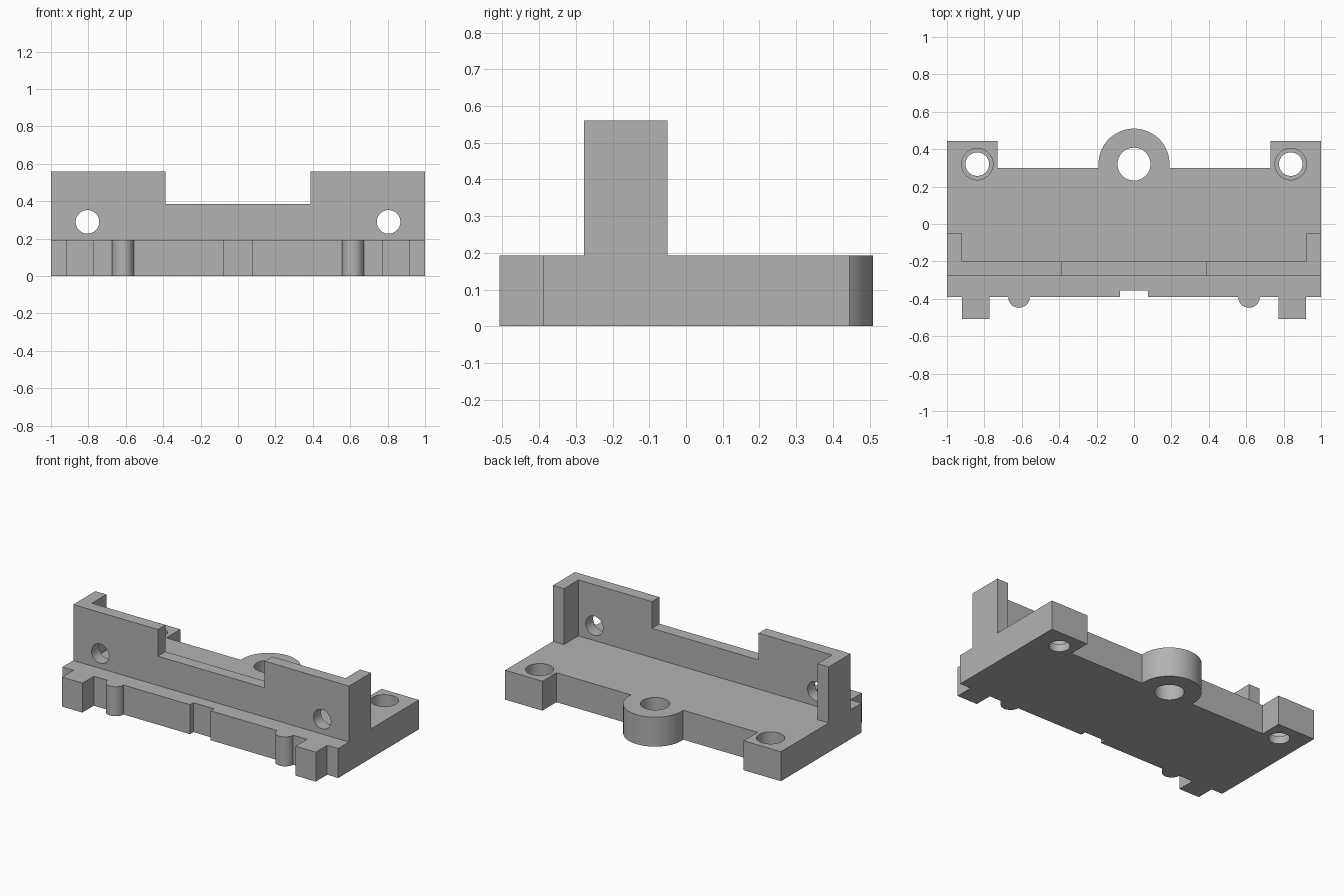
import bpy
import bmesh
from math import asin, cos, pi, radians, sin
from mathutils import Matrix, Vector

if "Cube" in bpy.data.objects:
    bpy.data.objects.remove(bpy.data.objects["Cube"], do_unlink=True)

BASE_TOP, WALL_TOP, NOTCH_Z = 0.193, 0.56, 0.385
WALL_FRONT, WALL_BACK, RETURN_BACK = -0.278, -0.2, -0.05

grey = bpy.data.materials.new("plain grey")
grey.use_nodes = True
grey.diffuse_color = (0.45, 0.45, 0.45, 1)
grey.node_tree.nodes["Principled BSDF"].inputs["Base Color"].default_value = grey.diffuse_color


def make_object(name, bm):
    mesh = bpy.data.meshes.new(name)
    bmesh.ops.recalc_face_normals(bm, faces=bm.faces)
    bm.to_mesh(mesh)
    bm.free()
    mesh.materials.append(grey)
    obj = bpy.data.objects.new(name, mesh)
    bpy.context.collection.objects.link(obj)
    return obj


def arc(cx, cy, radius, start, end, steps):
    angles = [start + (end - start) * i / steps for i in range(steps + 1)]
    return [(cx + radius * cos(a), cy + radius * sin(a)) for a in angles]


def mirrored(half):
    return half + [(-x, y) for x, y in reversed(half) if x > 0.0001]


def prism(name, outline, bottom, top):
    bm = bmesh.new()
    face = bm.faces.new([bm.verts.new((x, y, bottom)) for x, y in outline])
    extruded = bmesh.ops.extrude_face_region(bm, geom=[face])["geom"]
    verts = [v for v in extruded if isinstance(v, bmesh.types.BMVert)]
    bmesh.ops.translate(bm, verts=verts, vec=(0, 0, top - bottom))
    return make_object(name, bm)


def cylinder(centre, radius, depth, along_y=False):
    bm = bmesh.new()
    turn = Matrix.Rotation(radians(90), 4, "X") if along_y else Matrix()
    bmesh.ops.create_cone(bm, cap_ends=True, segments=48, radius1=radius, radius2=radius,
                          depth=depth, matrix=Matrix.Translation(Vector(centre)) @ turn)
    return make_object("hole_cutter", bm)


def cut(target, cutters):
    bpy.context.view_layer.objects.active = target
    for cutter in cutters:
        cutter.hide_render = True
        mod = target.modifiers.new("cut", "BOOLEAN")
        mod.operation, mod.solver, mod.object = "DIFFERENCE", "EXACT", cutter
        bpy.ops.object.modifier_apply(modifier=mod.name)
        bpy.data.objects.remove(cutter, do_unlink=True)


# Base plate: front notch, half-round ribs, tabs, rear ears and round boss
half = [(0.075, -0.355), (0.075, -0.39)]
half += arc(0.615, -0.39, 0.058, pi, 2 * pi, 16)
half += [(0.773, -0.39), (0.773, -0.508), (0.92, -0.508), (0.92, -0.39),
         (1, -0.39), (1, 0.445), (0.73, 0.445), (0.73, 0.3)]
half += arc(0, 0.32, 0.19, asin(-0.02 / 0.19), pi / 2, 24)
base = prism("base_plate", mirrored(half), 0, BASE_TOP)

# Boss hole and counterbored ear holes
cutters = [cylinder((0, 0.32, 0.1), 0.088, 0.6)]
for side in (-1, 1):
    cutters.append(cylinder((side * 0.838, 0.32, 0.1), 0.063, 0.6))
    cutters.append(cylinder((side * 0.838, 0.32, 0.25), 0.084, 0.4))
cut(base, cutters)

# Upright wall with short returns at both ends
wall_half = [(1, WALL_FRONT), (1, RETURN_BACK), (0.92, RETURN_BACK), (0.92, WALL_BACK)]
wall = prism("upright_wall", mirrored(wall_half), BASE_TOP, WALL_TOP)

# Lowered middle of the wall and its two round holes
slot = prism("slot_cutter", mirrored([(0.387, -0.5), (0.387, 0)]), NOTCH_Z, 0.8)
cut(wall, [slot] + [cylinder((side * 0.805, -0.24, 0.29), 0.063, 0.3, True) for side in (-1, 1)])

# Smooth curved sides, crisp edges
bpy.ops.object.select_all(action="DESELECT")
for obj in (base, wall):
    obj.select_set(True)
bpy.context.view_layer.objects.active = base
bpy.ops.object.shade_smooth_by_angle(angle=radians(30))
